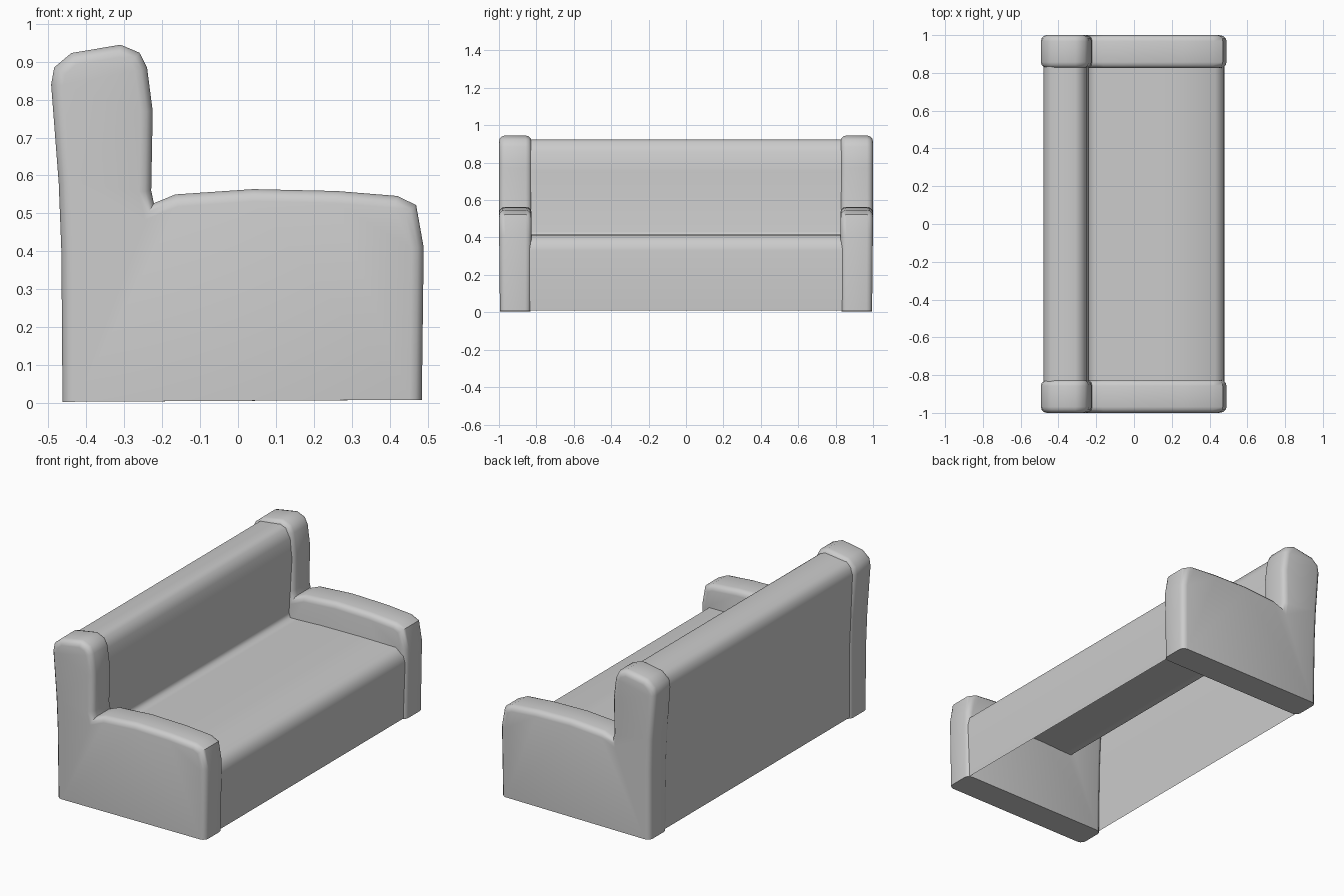
import bpy, bmesh, math
from mathutils import Vector

if "Cube" in bpy.data.objects:
    bpy.data.objects.remove(bpy.data.objects["Cube"])


def finish(bm, name, angle):
    me = bpy.data.meshes.new(name)
    bm.to_mesh(me)
    bm.free()
    ob = bpy.data.objects.new(name, me)
    bpy.context.collection.objects.link(ob)
    bpy.ops.object.select_all(action='DESELECT')
    ob.select_set(True)
    bpy.context.view_layer.objects.active = ob
    bpy.ops.object.shade_smooth_by_angle(angle=math.radians(angle))
    return ob


def inset(points, d):
    """Mitred inward offset of a counter-clockwise outline; base height is kept."""
    out = []
    for i, p in enumerate(points):
        p = Vector(p)
        a = (p - Vector(points[i - 1])).normalized()
        b = (Vector(points[(i + 1) % len(points)]) - p).normalized()
        na, nb = Vector((-a.y, a.x)), Vector((-b.y, b.x))
        q = p + (na + nb) * d / (1 + na.dot(nb))
        if p.y < 0.02:
            q.y = p.y
        out.append(q)
    return out


# Arm side outline (x, z)
ARM = [(-.463, .003), (.485, .008), (.49, .41), (.47, .522), (.42, .546), (.26, .559),
       (.04, .564), (-.165, .55), (-.222, .527), (-.229, .56), (-.225, .77),
       (-.24, .885), (-.26, .924), (-.31, .945), (-.44, .923), (-.485, .885),
       (-.493, .84), (-.473, .58), (-.466, .4)]


def make_arm(name, y_mid, half=.0875, r=.032):
    bm = bmesh.new()
    steps = [math.radians(a) for a in (0, 30, 60, 90)]
    layers = [(half - r * (1 - math.cos(a)), r * (1 - math.sin(a))) for a in steps]
    layers += [(-y, d) for y, d in reversed(layers)]
    rings = []
    for y, d in layers:
        ring = []
        for q in inset(ARM, d):
            taper = 1 - .06 * max(0, 1 - q.y / .5)   # slightly slimmer at the floor
            ring.append(bm.verts.new((q.x, y_mid + y * taper, q.y)))
        rings.append(ring)
    n = len(ARM)
    for a, b in zip(rings, rings[1:]):
        for i in range(n):
            j = (i + 1) % n
            bm.faces.new((a[i], a[j], b[j], b[i]))
    caps = [bm.faces.new(rings[0]), bm.faces.new(rings[-1])]
    bmesh.ops.recalc_face_normals(bm, faces=bm.faces)
    bmesh.ops.triangulate(bm, faces=caps)
    return finish(bm, name, 50)


for name, side in (("left_arm", -1), ("right_arm", 1)):
    make_arm(name, side * .9125)

# Upholstered seat and backrest: one open shell, hollow underneath
BODY = [(.47, .01), (.48, .33), (.473, .375), (.43, .413), (.2, .415), (-.05, .412),
        (-.2, .405), (-.245, .405), (-.252, .43), (-.238, .75), (-.25, .86),
        (-.275, .912), (-.31, .925), (-.44, .908), (-.47, .88), (-.48, .84),
        (-.465, .58), (-.457, .4), (-.455, .01)]
bm = bmesh.new()
rows = [[bm.verts.new((x, y, z)) for x, z in BODY] for y in (-.84, .84)]
for i in range(len(BODY) - 1):
    bm.faces.new((rows[0][i], rows[1][i], rows[1][i + 1], rows[0][i + 1]))
finish(bm, "seat_and_backrest", 80)
